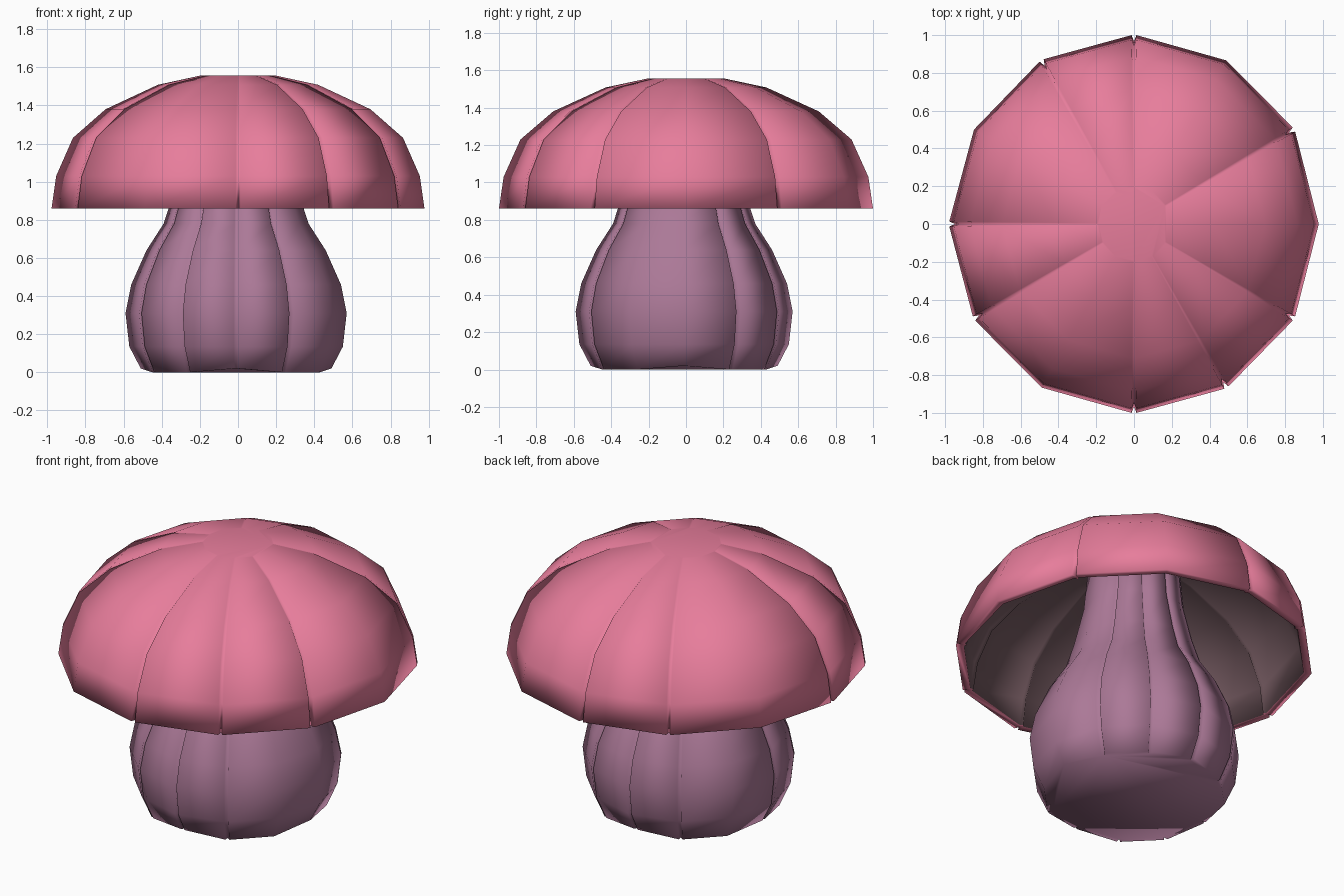
import bpy, bmesh, math

if "Cube" in bpy.data.objects:
    bpy.data.objects.remove(bpy.data.objects["Cube"])

SIDES = 12


def material(name, rgb):
    m = bpy.data.materials.new(name)
    m.diffuse_color = (*rgb, 1)
    m.use_nodes = True
    m.node_tree.nodes["Principled BSDF"].inputs["Base Color"].default_value = m.diffuse_color
    return m


pink = material("cap pink", (0.80, 0.205, 0.33))
shade = material("cap underside brown", (0.165, 0.096, 0.111))
mauve = material("stem mauve", (0.41, 0.19, 0.31))


def ring(bm, r, z, grooves, width, depth, sx=1.0, lift=0.0):
    """12-sided ring; grooved corners become a small V notch."""
    verts = []
    for k in range(SIDES):
        a = math.radians(360 / SIDES * k)
        zz = z + (lift if k % 3 == 0 else 0)
        pts = [(r, 0)]
        if k * 30 in grooves:
            pts = [(r, -width), (r - depth, 0), (r, width)]
        for rad, t in pts:
            x = rad * math.cos(a) - t * math.sin(a)
            y = rad * math.sin(a) + t * math.cos(a)
            verts.append(bm.verts.new((x * sx, y, zz)))
    return verts


def bridge(bm, a, b, mat=0):
    n = len(a)
    for i in range(n):
        j = (i + 1) % n
        bm.faces.new((a[i], a[j], b[j], b[i])).material_index = mat


def finish(bm, name, mats):
    bmesh.ops.recalc_face_normals(bm, faces=bm.faces)
    for f in bm.faces:
        f.smooth = True
    me = bpy.data.meshes.new(name)
    bm.to_mesh(me)
    bm.free()
    for m in mats:
        me.materials.append(m)
    ob = bpy.data.objects.new(name, me)
    bpy.context.collection.objects.link(ob)
    return ob


# Cap: grooved outer shell, flat crown, hollow underside
cap_grooves = {30, 90, 120, 180, 210, 270, 300, 330}
outer = [(1.0, .86), (.975, 1.03), (.885, 1.23), (.71, 1.38), (.43, 1.508), (.2, 1.557)]
inner = [(.955, .86), (.93, 1.02), (.845, 1.205), (.68, 1.345), (.41, 1.465), (.19, 1.51)]
bm = bmesh.new()
out_rings = [ring(bm, r, z, cap_grooves, .002 + .011 * r, .002 + .03 * r, .978)
             for r, z in outer]
in_rings = [ring(bm, r, z, cap_grooves, .002 + .011 * r, .002 + .012 * r, .978)
            for r, z in inner]
for a, b in zip(out_rings, out_rings[1:]):
    bridge(bm, a, b)
for a, b in zip(in_rings, in_rings[1:]):
    bridge(bm, b, a, 1)
bridge(bm, in_rings[0], out_rings[0])
bm.faces.new(out_rings[-1])
bm.faces.new(in_rings[-1][::-1]).material_index = 1
finish(bm, "mushroom_cap", [pink, shade])

# Stem: bulging grooved column running up into the cap
stem_grooves = {30, 60, 90, 120, 180, 210, 240, 270, 300}
profile = [(.50, .0), (.56, .135), (.58, .31), (.55, .46), (.47, .64),
           (.38, .78), (.335, .92), (.28, 1.15), (.25, 1.47)]
bm = bmesh.new()
rings = [ring(bm, r, z, stem_grooves, .012 * r / .58, .03 * r / .58, 1.0,
              .02 if i == 0 else 0) for i, (r, z) in enumerate(profile)]
for a, b in zip(rings, rings[1:]):
    bridge(bm, a, b)
bm.faces.new(rings[0][::-1])
bm.faces.new(rings[-1])
stem = finish(bm, "mushroom_stem", [mauve])
stem.location = (-0.01, -0.01, 0)
